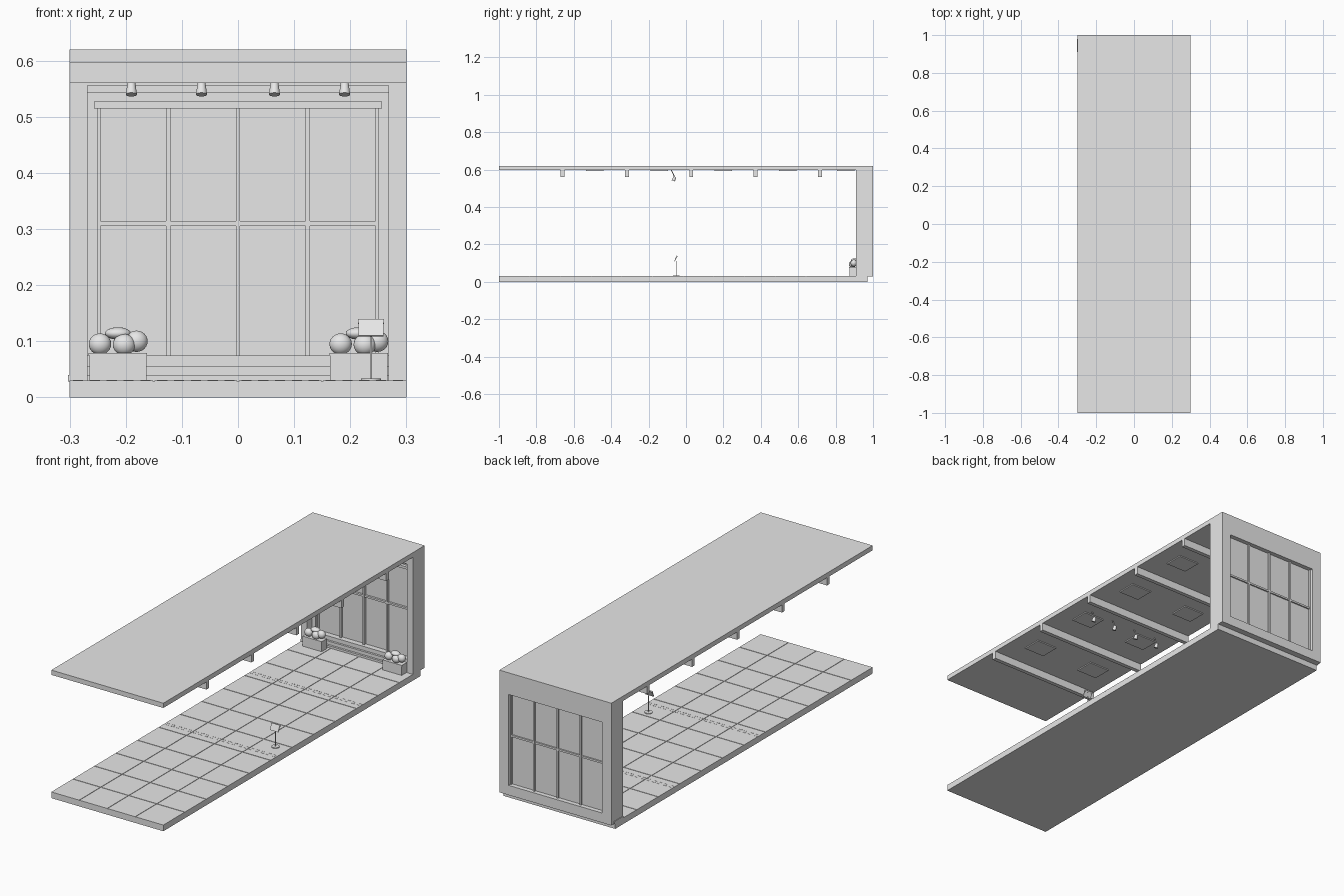
import bpy
import math

cube = bpy.data.objects.get("Cube")
if cube:
    bpy.data.objects.remove(cube, do_unlink=True)

grey = bpy.data.materials.new("plain_grey")
grey.use_nodes = True
grey.diffuse_color = (0.8, 0.8, 0.8, 1)
grey.node_tree.nodes["Principled BSDF"].inputs["Base Color"].default_value = (0.8, 0.8, 0.8, 1)


def finish(name, rot=(0, 0, 0)):
    ob = bpy.context.object
    ob.name = name
    ob.rotation_euler = rot
    ob.data.materials.append(grey)
    return ob


def box(name, x0, x1, y0, y1, z0, z1, rot=(0, 0, 0)):
    bpy.ops.mesh.primitive_cube_add(
        size=1, location=((x0 + x1) / 2, (y0 + y1) / 2, (z0 + z1) / 2))
    bpy.context.object.scale = (x1 - x0, y1 - y0, z1 - z0)
    bpy.ops.object.transform_apply(location=False, rotation=False, scale=True)
    return finish(name, rot)


def cone(name, loc, r_bottom, r_top, height, rot=(0, 0, 0)):
    bpy.ops.mesh.primitive_cone_add(vertices=24, radius1=r_bottom, radius2=r_top,
                                    depth=height, location=loc)
    bpy.ops.object.shade_smooth_by_angle()
    return finish(name, rot)


def ball(name, loc, radii):
    bpy.ops.mesh.primitive_uv_sphere_add(segments=24, ring_count=12, radius=1, location=loc)
    bpy.context.object.scale = radii
    bpy.ops.object.shade_smooth()
    return finish(name)


W = 0.3
FLOOR = 0.03

# Floor slab with separate paving tiles
box("floor_slab", -W, W, -1, 0.97, 0, FLOOR - 0.002)
rows, cols, gap = 12, 4, 0.0015
dy, dx = 1.97 / rows, 2 * W / cols
for r in range(rows):
    for c in range(cols):
        x, y = -W + c * dx, -1 + r * dy
        box("floor_tile", x + (gap if c else 0), x + dx - (gap if c < cols - 1 else 0),
            y + (gap if r else 0), y + dy - (gap if r < rows - 1 else 0),
            FLOOR - 0.003, FLOOR)

# Slotted drain strips across the floor
for y in (-0.13, 0.52):
    for side in (-0.008, 0.008):
        for i in range(20):
            x = -W + 0.006 + i * 0.03
            box("drain_slot", x, x + 0.018, y + side - 0.0015, y + side + 0.0015,
                FLOOR - 0.001, FLOOR + 0.0008)

# Roof slab, cross beams and flat light panels
box("roof_slab", -W, W, -1, 1, 0.597, 0.62)
for i in range(5):
    y = -0.66 + i * 0.344
    box("ceiling_beam", -W, W, y - 0.01, y + 0.01, 0.56, 0.6)
    for x in (-0.16, 0.16):
        yc = min(y + 0.172, 0.855)
        box("light_panel", x - 0.055, x + 0.055, yc - 0.047, yc + 0.047, 0.592, 0.598)

# Angled spotlights on short stems
for x in (-0.19, -0.065, 0.065, 0.19):
    tilt = (math.radians(25), 0, 0)
    cone("spot_stem", (x, -0.069, 0.577), 0.0025, 0.0025, 0.045, tilt)
    cone("spot_head", (x, -0.064, 0.55), 0.01, 0.007, 0.022, (math.radians(-20), 0, 0))

# End wall: ring around the window, then deep jambs and lintel
for s in (-1, 1):
    a, b = sorted((s * 0.25, s * W))
    box("wall_side", a, b, 0.95, 1, 0.028, 0.6)
    a, b = sorted((s * 0.268, s * W))
    box("wall_jamb", a, b, 0.91, 0.955, 0.028, 0.6)
box("wall_top", -0.25, 0.25, 0.95, 1, 0.515, 0.6)
box("wall_bottom", -0.25, 0.25, 0.95, 1, 0.028, 0.075)
box("wall_lintel", -0.268, 0.268, 0.91, 0.955, 0.556, 0.6)
box("lintel_trim", -0.268, 0.268, 0.93, 0.955, 0.543, 0.556)
box("window_rail", -0.257, 0.257, 0.935, 0.955, 0.515, 0.527)
box("threshold_plate", -0.303, -W, 0.91, 0.98, 0.028, 0.04)

# Stepped sill
for y, z in ((0.925, 0.04), (0.935, 0.056), (0.945, 0.075)):
    box("sill_step", -0.268, 0.268, y, 0.955, FLOOR - 0.002, z)

# Window glazing and bars
box("window_pane", -0.252, 0.252, 0.972, 0.978, 0.073, 0.517)
for i in range(5):
    x = (i - 2) * 0.1245
    box("window_mullion", x - 0.004, x + 0.004, 0.96, 0.987, 0.075, 0.515)
box("window_transom", -0.25, 0.25, 0.962, 0.985, 0.305, 0.314)

# Planters with rounded shrubs
for cx in (-0.214, 0.215):
    box("planter", cx - 0.051, cx + 0.051, 0.873, 0.912, FLOOR, 0.075)
    box("planter_rim", cx - 0.052, cx + 0.052, 0.872, 0.913, 0.075, 0.079)
    ball("shrub", (cx - 0.032, 0.893, 0.095), (0.02, 0.017, 0.019))
    ball("shrub", (cx + 0.011, 0.888, 0.094), (0.02, 0.017, 0.019))
    ball("shrub", (cx + 0.033, 0.897, 0.1), (0.02, 0.017, 0.019))
    ball("shrub", (cx, 0.899, 0.114), (0.023, 0.017, 0.011))

# Information stand
cone("stand_base", (0.237, -0.052, 0.0315), 0.018, 0.018, 0.004)
cone("stand_pole", (0.237, -0.052, 0.072), 0.002, 0.002, 0.08)
lean = (math.radians(-25), 0, 0)
box("stand_panel", 0.215, 0.259, -0.057, -0.053, 0.108, 0.14, lean)
box("stand_panel_edge", 0.214, 0.26, -0.052, -0.046, 0.132, 0.139, lean)
